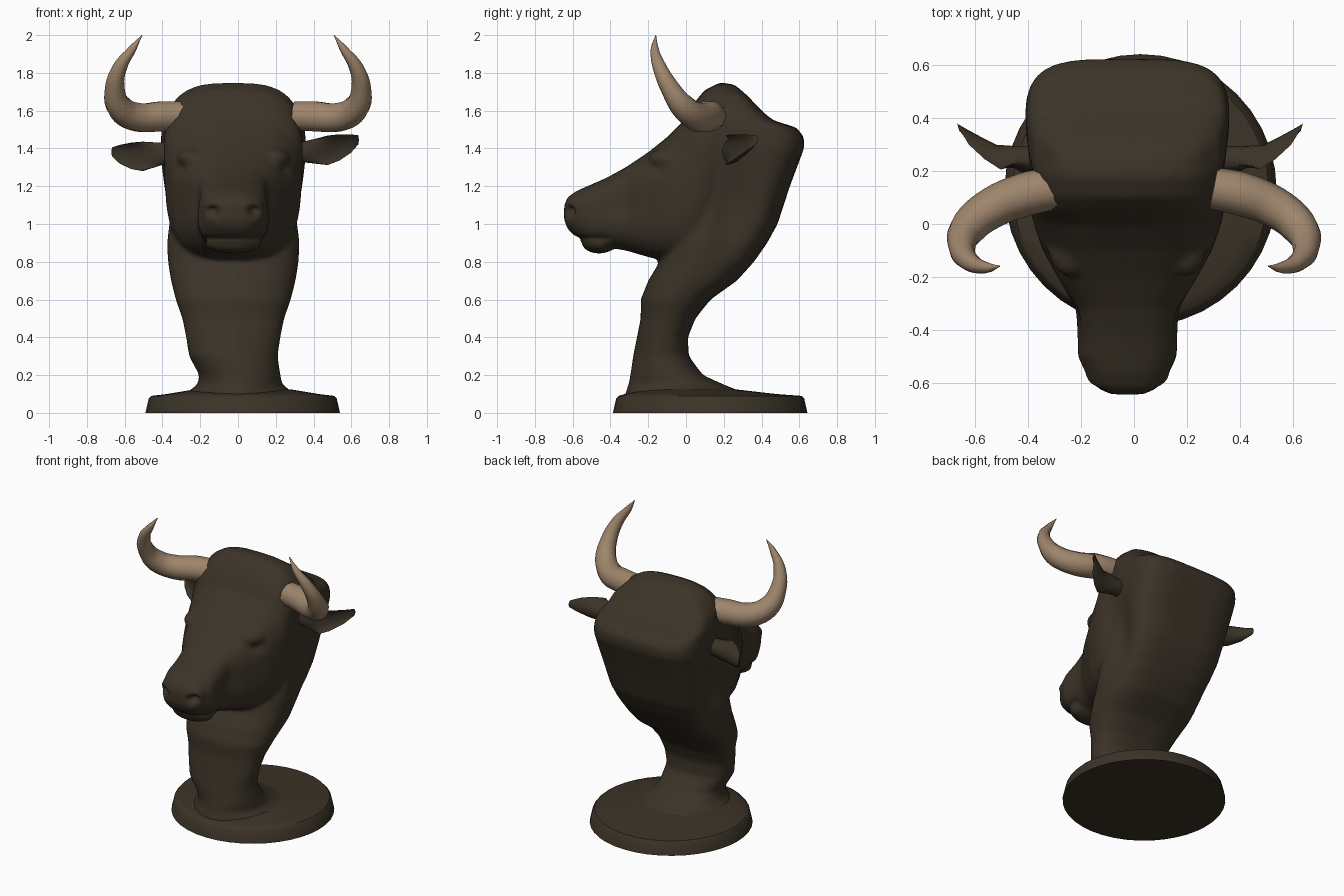
import bpy, bmesh, math
from mathutils import Vector

cube = bpy.data.objects.get("Cube")
if cube:
    bpy.data.objects.remove(cube)


def material(name, rgb):
    m = bpy.data.materials.new(name)
    m.use_nodes = True
    m.diffuse_color = (*rgb, 1)
    m.node_tree.nodes["Principled BSDF"].inputs["Base Color"].default_value = (*rgb, 1)
    return m


HIDE = material("dark brown hide", (0.044, 0.033, 0.0205))
HORN = material("tan horn", (0.34, 0.235, 0.15))
MID = -0.025  # the head sits slightly off centre


def add_object(name, mesh, mat, angle=50):
    obj = bpy.data.objects.new(name, mesh)
    bpy.context.collection.objects.link(obj)
    mesh.materials.clear()
    mesh.materials.append(mat)
    bpy.ops.object.select_all(action="DESELECT")
    obj.select_set(True)
    bpy.context.view_layer.objects.active = obj
    bpy.ops.object.shade_smooth_by_angle(angle=math.radians(angle))
    return obj


def loft(bm, rings):
    """Skin a list of equal point rings and cap both ends."""
    loops = [[bm.verts.new(p) for p in ring] for ring in rings]
    n = len(loops[0])
    for a, b in zip(loops, loops[1:]):
        for i in range(n):
            j = (i + 1) % n
            bm.faces.new((a[i], a[j], b[j], b[i]))
    bm.faces.new(loops[0][::-1])
    bm.faces.new(loops[-1])


def oval(power, low_power=None, n=36):
    """Rounded-square outline of unit half size; the lower half may be rounder."""
    pts = []
    for i in range(n):
        c, s = math.cos(math.tau * i / n), math.sin(math.tau * i / n)
        p = low_power if low_power and s < 0 else power
        pts.append((math.copysign(abs(c) ** (2 / p), c),
                    math.copysign(abs(s) ** (2 / p), s)))
    return pts


def blob(bm, centre, size):
    made = bmesh.ops.create_icosphere(bm, subdivisions=3, radius=1)["verts"]
    for v in made:
        v.co = Vector(centre) + Vector(v.co[k] * size[k] for k in range(3))


def finish(bm, name):
    bmesh.ops.recalc_face_normals(bm, faces=bm.faces)
    mesh = bpy.data.meshes.new(name)
    bm.to_mesh(mesh)
    bm.free()
    return mesh


# Neck: height, front y, back y, half width
NECK = [(.07, -.33, .36, .32), (.11, -.32, .3, .28), (.15, -.305, .2, .225),
        (.2, -.295, .09, .215), (.3, -.28, .015, .235), (.4, -.26, .01, .25),
        (.5, -.24, .05, .27), (.6, -.24, .13, .305), (.7, -.2, .27, .33),
        (.8, -.14, .36, .35), (.9, -.1, .43, .365), (1, -.05, .485, .37),
        (1.2, 0, .55, .38), (1.4, .03, .625, .39), (1.46, .05, .625, .385),
        (1.51, .08, .585, .38), (1.55, .09, .46, .37), (1.6, .1, .4, .355),
        (1.68, .13, .325, .28), (1.735, .15, .26, .15)]
# Head: y, top z, bottom z, half width
HEAD = [(-.645, 1.1, 1.02, .08), (-.625, 1.145, .97, .12), (-.57, 1.18, .92, .155),
        (-.5, 1.21, .88, .19), (-.42, 1.245, .875, .196), (-.32, 1.3, .86, .205),
        (-.2, 1.38, .825, .265), (-.1, 1.46, .805, .32), (0, 1.56, .8, .355),
        (.05, 1.65, .82, .368), (.1, 1.71, .86, .372), (.18, 1.75, .95, .37),
        (.25, 1.74, 1.05, .355), (.31, 1.68, 1.15, .32)]

bm = bmesh.new()
rings = []
for z, front, back, half in NECK:
    yc, hy = (front + back) / 2, (back - front) / 2
    shift = MID if z > .25 else 0.01
    rings.append([(shift + u * half, yc + v * hy, z)
                  for u, v in oval(2 + z * 1.3, 1.75 + z * .8)])
loft(bm, rings)

rings = []
for y, top, bottom, half in HEAD:
    zc, hz = (top + bottom) / 2, (top - bottom) / 2
    power = 2.7 if y < -.25 else 3
    rings.append([(MID + u * half * (1 + 0.03 * v), y, zc + v * hz) for u, v in oval(power)])
loft(bm, rings)

# Chin, brows and nostril wings
blob(bm, (MID, -.46, .895), (.15, .09, .052))
for s in (-1, 1):
    blob(bm, (MID + s * .215, -.09, 1.345), (.085, .11, .06))
    blob(bm, (MID + s * .1, -.57, 1.075), (.06, .06, .07))

# Fuse the forms into one sculpted skin
raw = bpy.data.objects.new("raw_bust", finish(bm, "raw_bust"))
bpy.context.collection.objects.link(raw)
remesh = raw.modifiers.new("fuse", "REMESH")
remesh.mode = "VOXEL"
remesh.voxel_size = 0.014
soften = raw.modifiers.new("soften", "SMOOTH")
soften.iterations = 8
bpy.context.view_layer.update()
skin = bpy.data.meshes.new_from_object(
    raw.evaluated_get(bpy.context.evaluated_depsgraph_get()))
bpy.data.objects.remove(raw)

# Press in nostrils, cheeks, eye sockets, flanks and the mouth line
strokes = []
for s in (-1, 1):
    strokes.append(((MID + s * .115, -.63, 1.065), (.035, .06, .026), (-s * .01, .045, .01)))
    strokes.append(((MID + s * .2, -.36, 1.12), (.06, .12, .09), (-s * .02, 0, 0)))
    strokes.append(((MID + s * .29, -.15, 1.29), (.05, .05, .03), (-s * .015, 0, 0)))
    strokes.append(((MID + s * .36, .24, 1.08), (.2, .12, .27), (-s * .06, 0, 0)))
for v in skin.vertices:
    move = Vector()
    for centre, size, push in strokes:
        d = sum(((v.co[k] - centre[k]) / size[k]) ** 2 for k in range(3))
        move += Vector(push) * math.exp(-d)
    if v.co.y < -.4:
        groove = math.exp(-((v.co.z - .925) / .012) ** 2)
        move += Vector((-(v.co.x - MID) * .05, .012, 0)) * groove
    v.co += move
add_object("head_and_neck", skin, HIDE, 60)

# Round plinth with a low shoulder rising to the neck
bm = bmesh.new()
profile = [(.515, 0), (.498, .075), (.485, .09), (.4, .1), (.25, .125)]
loft(bm, [[(.025 + r * u, .128 + r * v - (.515 - r) * .45 * (z > .095), z)
           for u, v in oval(2, n=40)] for r, z in profile])
add_object("round_base", finish(bm, "round_base"), HIDE, 40)


def make_ear(name, s, droop):
    bm = bmesh.new()
    rings = []
    # x, y, z, half height, thickness
    for x, y, z, h, t in [(.33, .24, 1.38, .05, .055), (.42, .24, 1.385, .065, .055),
                          (.49, .245, 1.39, .078, .055), (.55, .28, 1.405, .07, .05),
                          (.61, .325, 1.425, .05, .035), (.65, .365, 1.445, .025, .015)]:
        cup = 0.15 if .45 < x < .64 else -0.9
        ring = []
        for u, v in oval(2, n=20):
            # the front is hollowed behind a thin rim
            depth = v * t if v > 0 else -v * t * cup
            rim = t * .7 * abs(u) ** 3 if cup > 0 else 0
            ring.append((s * (x + depth * .3) - .015, y + depth - rim,
                         z - droop * (x - .33) + u * h))
        rings.append(ring)
    loft(bm, rings)
    add_object(name, finish(bm, name), HIDE, 60)


def make_horn(name, s):
    curve = bpy.data.curves.new(name, "CURVE")
    curve.dimensions = "3D"
    curve.bevel_depth = 1
    curve.bevel_resolution = 3
    curve.resolution_u = 5
    curve.use_fill_caps = True
    path = [(.3, .135, 1.572, .08), (.4, .115, 1.57, .083), (.53, .065, 1.565, .078),
            (.625, -.01, 1.615, .07), (.652, -.085, 1.72, .052),
            (.625, -.14, 1.83, .038), (.56, -.165, 1.925, .022), (.508, -.16, 2, .002)]
    spline = curve.splines.new("BEZIER")
    spline.bezier_points.add(len(path) - 1)
    for point, (x, y, z, r) in zip(spline.bezier_points, path):
        point.co = (s * x, y, z)
        point.radius = r
        point.handle_left_type = point.handle_right_type = "AUTO"
    temp = bpy.data.objects.new(name, curve)
    bpy.context.collection.objects.link(temp)
    bpy.context.view_layer.update()
    mesh = bpy.data.meshes.new_from_object(
        temp.evaluated_get(bpy.context.evaluated_depsgraph_get()))
    bpy.data.objects.remove(temp)
    add_object(name, mesh, HORN, 60)


for side, s, droop in (("left", 1, 0), ("right", -1, .2)):
    make_ear(side + "_ear", s, droop)
    make_horn(side + "_horn", s)
